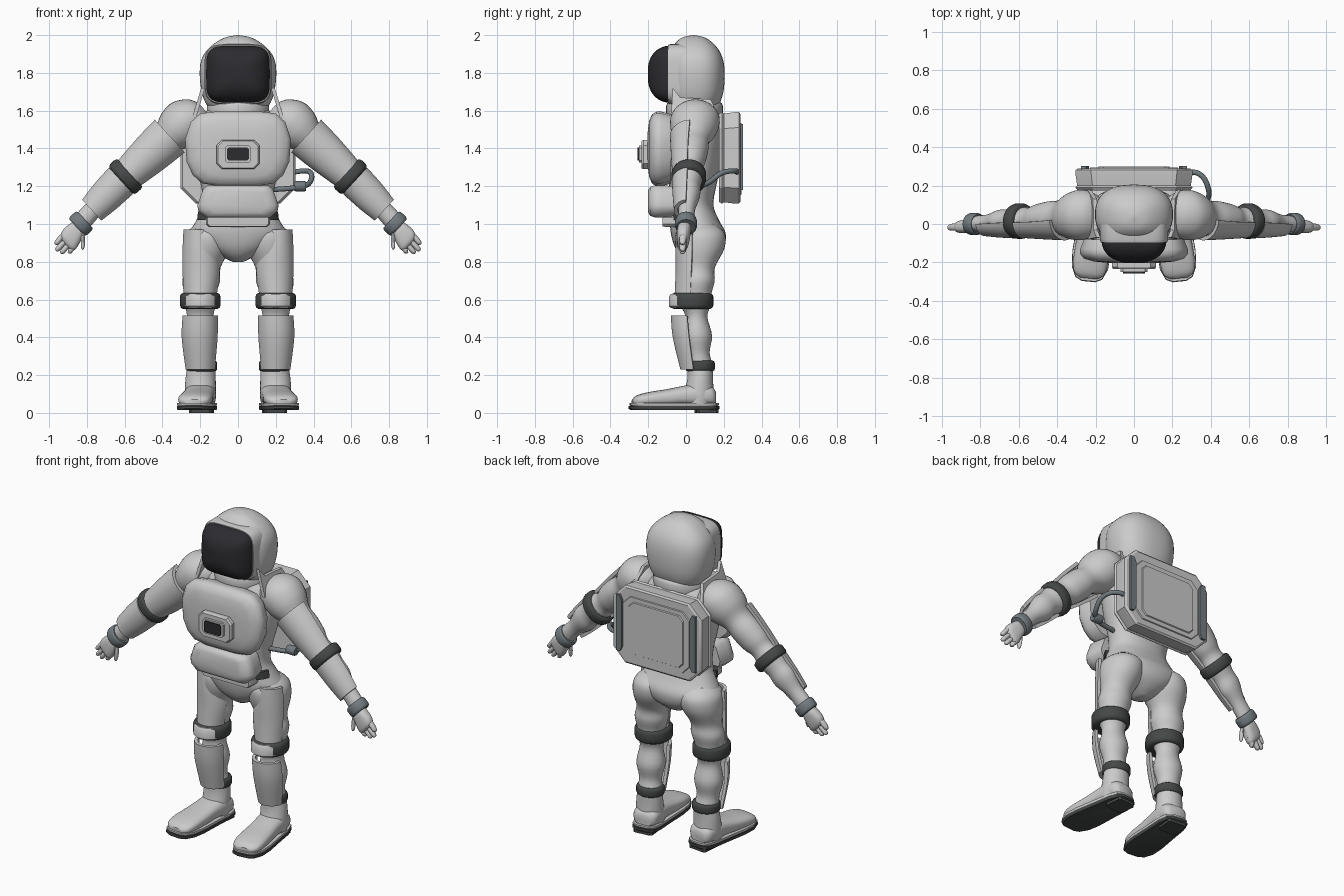
import bpy
from math import sin, cos, pi, radians, copysign
from mathutils import Matrix, Vector

old = bpy.data.objects.get("Cube")
if old:
    bpy.data.objects.remove(old, do_unlink=True)


def material(name, rgb):
    m = bpy.data.materials.new(name)
    m.use_nodes = True
    m.diffuse_color = (*rgb, 1)
    b = m.node_tree.nodes["Principled BSDF"]
    b.inputs["Base Color"].default_value = (*rgb, 1)
    b.inputs["Roughness"].default_value = 0.6
    return m


SUIT = material("suit light grey", (0.6, 0.6, 0.6))
VISOR = material("visor black", (0.025, 0.025, 0.03))
BAND = material("band dark grey", (0.06, 0.065, 0.065))
STEEL = material("fitting blue grey", (0.17, 0.2, 0.215))

ID = Matrix.Identity(4)
# local z runs out along the arm, local x points down and inward
ARM = Matrix.Translation((0.28, 0, 1.54)) @ Matrix.Rotation(radians(132.5), 4, 'Y')
# local z runs towards the toe, local y points up
FOOT = (Matrix.Translation((0.195, 0.1, 0)) @ Matrix.Rotation(radians(6), 4, 'Z')
        @ Matrix.Rotation(radians(90), 4, 'X'))
FRONT = Matrix.Rotation(radians(90), 4, 'X')


def make(name, loops, mat, M=ID, mirror=False, angle=40, bevel=0):
    """Bridge equal-length closed loops and cap both ends."""
    n = len(loops[0])
    verts = [M @ Vector(p) for lp in loops for p in lp]
    faces = [[i * n + j, i * n + (j + 1) % n, (i + 1) * n + (j + 1) % n, (i + 1) * n + j]
             for i in range(len(loops) - 1) for j in range(n)]
    faces += [list(range(n))[::-1], [len(verts) - n + j for j in range(n)]]
    me = bpy.data.meshes.new(name)
    me.from_pydata(verts, [], faces)
    import bmesh
    bm = bmesh.new()
    bm.from_mesh(me)
    bmesh.ops.recalc_face_normals(bm, faces=bm.faces)
    bm.to_mesh(me)
    bm.free()
    me.materials.append(mat)
    me.polygons.foreach_set("use_smooth", [True] * len(me.polygons))
    me.set_sharp_from_angle(angle=radians(angle))
    ob = bpy.data.objects.new(name, me)
    bpy.context.collection.objects.link(ob)
    if bevel:
        b = ob.modifiers.new("bevel", 'BEVEL')
        b.width, b.segments = bevel, 2
    if mirror:
        ob.modifiers.new("mirror", 'MIRROR').use_axis[0] = True
    return ob


def spline(rings, steps):
    """Catmull-Rom through the rings."""
    if steps < 2:
        return rings
    r = [rings[0]] + list(rings) + [rings[-1]]
    out = []
    for a, b, c, d in zip(r, r[1:], r[2:], r[3:]):
        for k in range(steps):
            t = k / steps
            out.append([0.5 * (2 * q + (s - p) * t + (2 * p - 5 * q + 4 * s - u) * t * t
                               + (3 * q - p - 3 * s + u) * t ** 3) for p, q, s, u in zip(a, b, c, d)])
    return out + [rings[-1]]


def loft(name, rings, mat, M=ID, p=2, arc=0, thick=0.02, steps=4, n=32, **kw):
    """Rings are (t, cx, cy, rx, ry). With arc, build a curved shell facing -y."""
    def pt(a, t, cx, cy, rx, ry):
        c, s = cos(a), sin(a)
        return (cx + rx * copysign(abs(c) ** (2 / p), c), cy + ry * copysign(abs(s) ** (2 / p), s), t)
    loops = []
    for t, cx, cy, rx, ry in spline(rings, steps):
        if arc:
            an = [-pi / 2 + radians(arc) * (2 * k / n - 1) for k in range(n + 1)]
            loops.append([pt(a, t, cx, cy, rx, ry) for a in an]
                         + [pt(a, t, cx, cy, rx - thick, ry - thick) for a in an[::-1]])
        else:
            loops.append([pt(2 * pi * k / n, t, cx, cy, rx, ry) for k in range(n)])
    return make(name, loops, mat, M, **kw)


def band(name, t0, t1, cx, cy, rx, ry, mat, M=ID, **kw):
    d = (t1 - t0) * 0.25
    rs = [(t0, .86), (t0 + d * .4, .96), (t0 + d, 1), (t1 - d, 1), (t1 - d * .4, .96), (t1, .86)]
    return loft(name, [(t, cx, cy, rx * s, ry * s) for t, s in rs], mat, M, steps=1, **kw)


def prism(name, half, rings, mat, M=ID, **kw):
    """Mirror a half outline (x, z); rings are (y, scale about the middle)."""
    full = list(half) + [(-x, z) for x, z in reversed(half)]
    mid = (half[0][1] + half[-1][1]) / 2
    return make(name, [[(x * s, y, mid + (z - mid) * s) for x, z in full] for y, s in rings], mat, M, **kw)


def octagon(hw, z0, z1, c):
    return [(hw - c, z1), (hw, z1 - c), (hw, z0 + c), (hw - c, z0)]


# Head
loft("helmet", [(1.6, 0, .05, .12, .1), (1.63, 0, .045, .165, .13), (1.7, 0, .048, .192, .15),
                (1.8, 0, .05, .203, .155), (1.88, 0, .048, .19, .145), (1.94, 0, .045, .145, .115),
                (1.985, 0, .04, .075, .065), (2.0, 0, .04, .005, .005)], SUIT, p=2.4, n=48)
dome = [(0, 1)] + [(.085 + .118 * sin(a), cos(a) ** .8) for a in [radians(6.5 * k) for k in range(14)]]
loft("visor", [(t, 0, 1.793, .168 * s + .001, .15 * s + .001) for t, s in dome],
     VISOR, FRONT, p=4.5, steps=1, n=48)
loft("visor_rim", [(t, 0, 1.793, .178 * s, .16 * s) for t, s in [(0, 1), (.08, 1), (.095, .97)]],
     SUIT, FRONT, p=4.5, steps=1, n=48)
band("neck_ring", 1.55, 1.65, 0, .045, .165, .15, SUIT)
fin = [(-.08, 1.56), (-.07, 1.72), (-.03, 1.67), (.13, 1.66), (.18, 1.56)]
make("collar_fin", [[(x + (1.72 - z) * .3, y, z) for y, z in fin] for x in (.175, .195)], SUIT, mirror=True)

# Torso
loft("torso", [(.8, 0, .06, .03, .04), (.83, 0, .065, .09, .09), (.88, 0, .07, .18, .13),
               (.95, 0, .065, .25, .145), (1.02, 0, .045, .22, .13), (1.1, 0, .03, .185, .115),
               (1.2, 0, .035, .195, .125), (1.32, 0, .04, .225, .145), (1.45, 0, .045, .245, .15),
               (1.55, 0, .045, .22, .14), (1.62, 0, .045, .14, .11)], SUIT, p=2.2, n=48)
prism("chest_plate", [(.12, 1.595), (.2, 1.585), (.25, 1.54), (.28, 1.45), (.272, 1.33), (.24, 1.26),
                      (.19, 1.215), (.1, 1.2)],
      [(-.08, .93), (-.13, 1), (-.155, 1), (-.18, .93), (-.195, .75), (-.203, .45)], SUIT, angle=50)
prism("chest_box", octagon(.115, 1.29, 1.445, .03), [(-.18, 1), (-.225, 1), (-.235, .93)], SUIT, angle=25)
prism("chest_box_block", octagon(.07, 1.325, 1.415, .012), [(-.22, 1), (-.25, 1)], SUIT, angle=25)
prism("screen", octagon(.057, 1.335, 1.405, .008), [(-.249, 1), (-.257, 1)], VISOR, angle=25)
prism("belly_plate", [(.16, 1.205), (.185, 1.185), (.215, 1.1), (.21, 1.07), (.17, 1.035)],
      [(-.05, .93), (-.13, 1), (-.165, 1), (-.19, .9), (-.2, .7)], SUIT, angle=50)
prism("belly_lower_plate", octagon(.17, .985, 1.05, .015), [(-.04, 1), (-.11, 1), (-.125, .95)], SUIT)
loft("belt", [(1.02, 0, .03, .22, .15), (1.065, 0, .03, .215, .15)], BAND, arc=80, steps=1)

# Arms
loft("arm", [(-.12, .02, .05, .05, .05), (-.09, .01, .05, .09, .1), (-.02, 0, .048, .122, .13),
             (.06, 0, .042, .118, .122), (.14, 0, .035, .085, .09), (.22, 0, .03, .09, .088),
             (.3, 0, .025, .085, .078), (.36, 0, .02, .07, .065), (.43, 0, .015, .085, .075),
             (.5, 0, .015, .072, .062), (.57, .005, .012, .075, .062), (.66, .012, .005, .05, .045),
             (.75, .02, 0, .05, .042), (.8, .03, -.005, .04, .034)], SUIT, ARM, mirror=True)
loft("upper_arm_plate", [(.11, 0, .03, .118, .115), (.25, 0, .02, .108, .1), (.4, 0, .015, .09, .088)],
     SUIT, ARM, arc=85, mirror=True)
loft("forearm_plate", [(.46, 0, .015, .095, .09), (.58, .005, .01, .088, .08), (.68, .01, .005, .075, .068)],
     SUIT, ARM, arc=85, mirror=True)
band("elbow_band", .395, .46, 0, .015, .104, .092, BAND, ARM, mirror=True)
band("wrist_ring", .74, .8, .024, 0, .066, .058, STEEL, ARM, mirror=True)
loft("palm", [(.77, .03, -.005, .035, .03), (.81, .034, -.01, .048, .036), (.86, .042, -.014, .058, .034),
              (.89, .05, -.016, .054, .028), (.905, .052, -.016, .035, .015)], SUIT, ARM, p=2.6, mirror=True)
for i, (c, length) in enumerate([(.008, .945), (.036, .965), (.063, .955), (.089, .925)]):
    loft("finger_%d" % (i + 1), [(.86, c, -.014, .013, .02), (.9, c, -.016, .0145, .019),
                                 (length - .012, c + .004, -.018, .013, .015),
                                 (length, c + .004, -.018, .004, .005)], SUIT, ARM, n=12, mirror=True)
loft("thumb", [(.79, .06, -.02, .014, .016), (.825, .1, -.03, .016, .016), (.85, .122, -.034, .012, .012),
               (.858, .128, -.034, .003, .003)], SUIT, ARM, n=12, mirror=True)

# Legs
loft("leg", [(1.0, .15, .07, .07, .08), (.95, .155, .075, .12, .13), (.87, .165, .075, .122, .128),
             (.77, .185, .065, .093, .088), (.7, .195, .06, .1, .092), (.63, .2, .055, .085, .08),
             (.58, .2, .05, .085, .085), (.51, .2, .055, .07, .058), (.41, .2, .06, .086, .078),
             (.32, .2, .065, .068, .06), (.25, .195, .075, .073, .067), (.18, .198, .075, .08, .068),
             (.1, .2, .068, .082, .078), (.04, .2, .06, .078, .08)], SUIT, mirror=True)
loft("thigh_plate", [(.97, .21, .05, .08, .1), (.86, .2, .05, .095, .105), (.75, .195, .045, .1, .1),
                     (.63, .2, .04, .09, .1)], SUIT, arc=80, mirror=True)
band("knee_band", .55, .635, .2, .032, .108, .113, BAND, mirror=True)
loft("knee_plate", [(.555, .2, .03, .088, .11), (.565, .2, .03, .1, .12), (.615, .2, .03, .1, .12),
                    (.63, .2, .03, .088, .11)], SUIT, arc=62, steps=1, mirror=True)
loft("shin_plate", [(.515, .2, .02, .094, .1), (.4, .203, .03, .096, .1), (.23, .2, .05, .078, .08)],
     SUIT, arc=82, mirror=True)
band("ankle_band", .22, .277, .193, .075, .083, .078, BAND, mirror=True)

# Boots
loft("boot_upper", [(-.055, 0, .08, .05, .035), (-.03, 0, .09, .075, .052), (.04, 0, .095, .082, .06),
                    (.12, 0, .09, .082, .052), (.2, 0, .08, .086, .046), (.3, 0, .072, .09, .038),
                    (.36, 0, .065, .078, .028), (.385, 0, .058, .045, .014)], SUIT, FOOT, p=2.6, mirror=True)
sole = [(.035, .402), (.07, .385), (.095, .33), (.1, .25), (.09, .1), (.085, 0), (.07, -.055), (.035, -.075)]
FLAT = Matrix(FOOT) @ Matrix.Identity(4)
for name, z0, z1, s, mat in [("sole", .016, .036, 1, BAND), ("welt", .036, .052, .985, SUIT)]:
    prism(name, sole, [(z0, s * .97), (z0 + .006, s), (z1, s)], mat, FLAT, mirror=True)
prism("heel_pad", octagon(.062, -.068, .05, .012), [(0, 1), (.02, 1)], BAND, FLAT, mirror=True)

# Backpack
prism("backpack", octagon(.315, 1.1, 1.6, .085), [(.175, .93), (.19, .97), (.2, .94), (.265, .97), (.28, .97),
                                                 (.288, .93)], SUIT, angle=25)
prism("backpack_panel", octagon(.235, 1.15, 1.54, .05), [(.28, 1), (.294, .97)], SUIT, angle=25)
prism("backpack_cover", octagon(.19, 1.18, 1.51, .03), [(.292, 1), (.3, .97)], SUIT, angle=25)
strip = [(.235, 1.5), (.25, 1.53), (.275, 1.53), (.275, 1.18), (.25, 1.18), (.235, 1.21)]
make("backpack_strip", [[(x, y, z) for x, z in strip] for y in (.275, .302)], STEEL, mirror=True)

# Air hose on the left side
cu = bpy.data.curves.new("air_hose", 'CURVE')
cu.dimensions, cu.bevel_depth, cu.bevel_resolution = '3D', .014, 3
path = [(.27, .27, 1.27), (.34, .26, 1.28), (.385, .19, 1.27), (.38, .12, 1.22), (.34, .07, 1.2), (.17, .04, 1.18)]
sp = cu.splines.new('BEZIER')
sp.bezier_points.add(len(path) - 1)
for b, co in zip(sp.bezier_points, path):
    b.co, b.handle_left_type, b.handle_right_type = co, 'AUTO', 'AUTO'
cu.materials.append(STEEL)
bpy.context.collection.objects.link(bpy.data.objects.new("air_hose", cu))
band("hose_fitting", .3, .36, -1.2, .065, .028, .028, STEEL, Matrix.Rotation(radians(90), 4, 'Y'), n=16)
